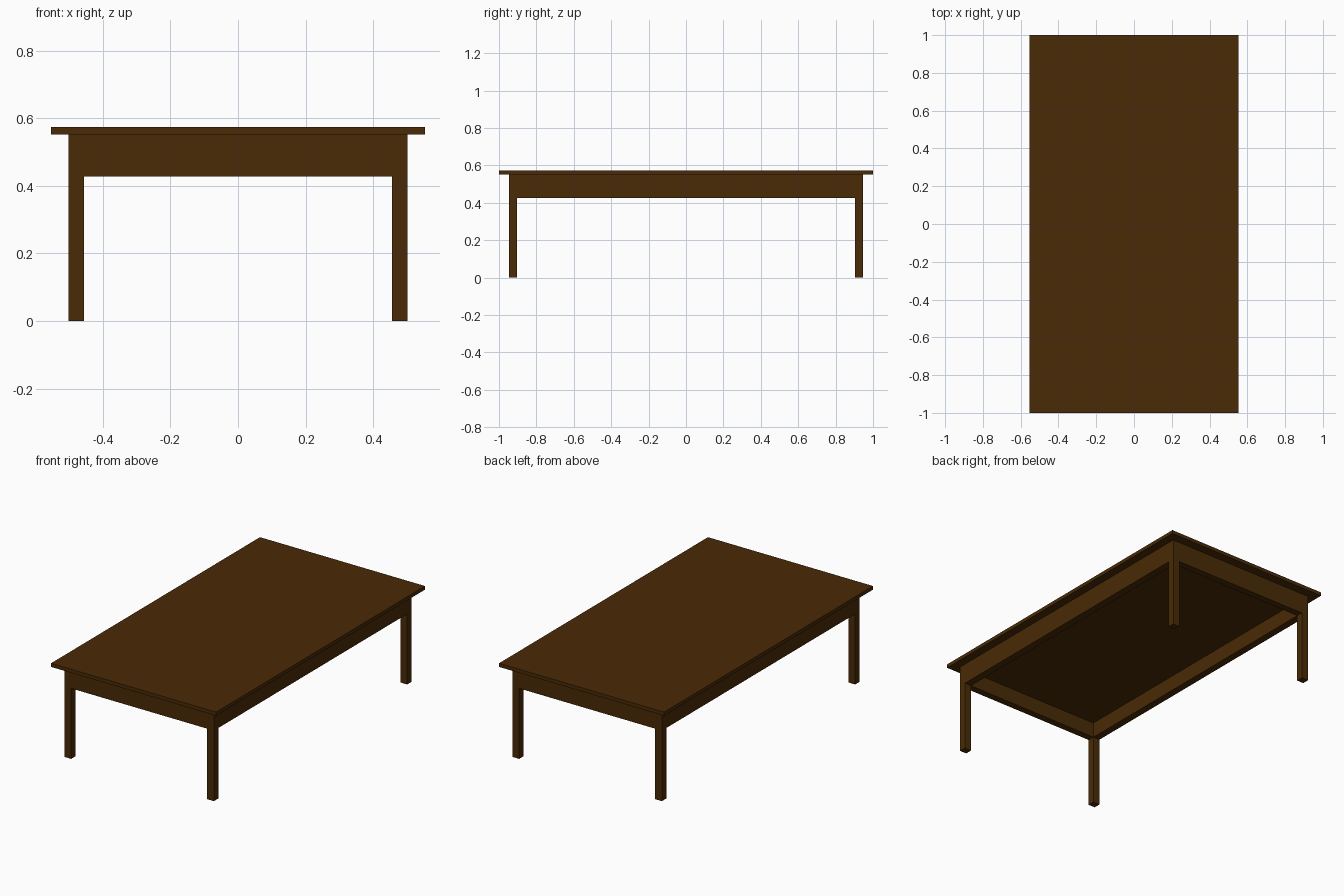
import bpy

if "Cube" in bpy.data.objects:
    bpy.data.objects.remove(bpy.data.objects["Cube"])

# Overall sizes
TOP_X, TOP_Y = 0.553, 1.0        # half sizes of the table top
LEG_X, LEG_Y = 0.501, 0.946      # half sizes of the frame's outer faces
TX, TY = 0.045, 0.042            # leg and apron thickness along x and y
Z_APRON, Z_PANEL, Z_FRAME, Z_TOP = 0.427, 0.52, 0.552, 0.574

wood = bpy.data.materials.new("dark_wood")
wood.diffuse_color = (0.068, 0.0235, 0.002, 1.0)
wood.use_nodes = True
wood.node_tree.nodes["Principled BSDF"].inputs["Base Color"].default_value = wood.diffuse_color


def box(name, low, high):
    """Axis-aligned box between two corners."""
    centre = [(a + b) / 2 for a, b in zip(low, high)]
    bpy.ops.mesh.primitive_cube_add(size=1, location=centre)
    obj = bpy.context.object
    obj.name = name
    obj.scale = [b - a for a, b in zip(low, high)]
    bpy.ops.object.transform_apply(location=False, rotation=False, scale=True)
    obj.data.materials.append(wood)
    return obj


# Table top and the panel beneath it, inside the frame
IN_X, IN_Y = LEG_X - TX, LEG_Y - TY
box("table_top", (-TOP_X, -TOP_Y, Z_FRAME), (TOP_X, TOP_Y, Z_TOP))
box("under_panel", (-IN_X, -IN_Y, Z_PANEL), (IN_X, IN_Y, Z_FRAME))

# Four legs at the corners, rising to the top
for sx, x_name in ((-1, "left"), (1, "right")):
    for sy, y_name in ((-1, "front"), (1, "back")):
        x, y = sx * (LEG_X - TX / 2), sy * (LEG_Y - TY / 2)
        box(f"{y_name}_{x_name}_leg",
            (x - TX / 2, y - TY / 2, 0), (x + TX / 2, y + TY / 2, Z_FRAME))

# Aprons between the legs, flush with their faces
for s, x_name, y_name in ((-1, "left", "front"), (1, "right", "back")):
    x, y = s * (LEG_X - TX / 2), s * (LEG_Y - TY / 2)
    box(f"{x_name}_apron", (x - TX / 2, -IN_Y, Z_APRON),
        (x + TX / 2, IN_Y, Z_FRAME))
    box(f"{y_name}_apron", (-IN_X, y - TY / 2, Z_APRON),
        (IN_X, y + TY / 2, Z_FRAME))
